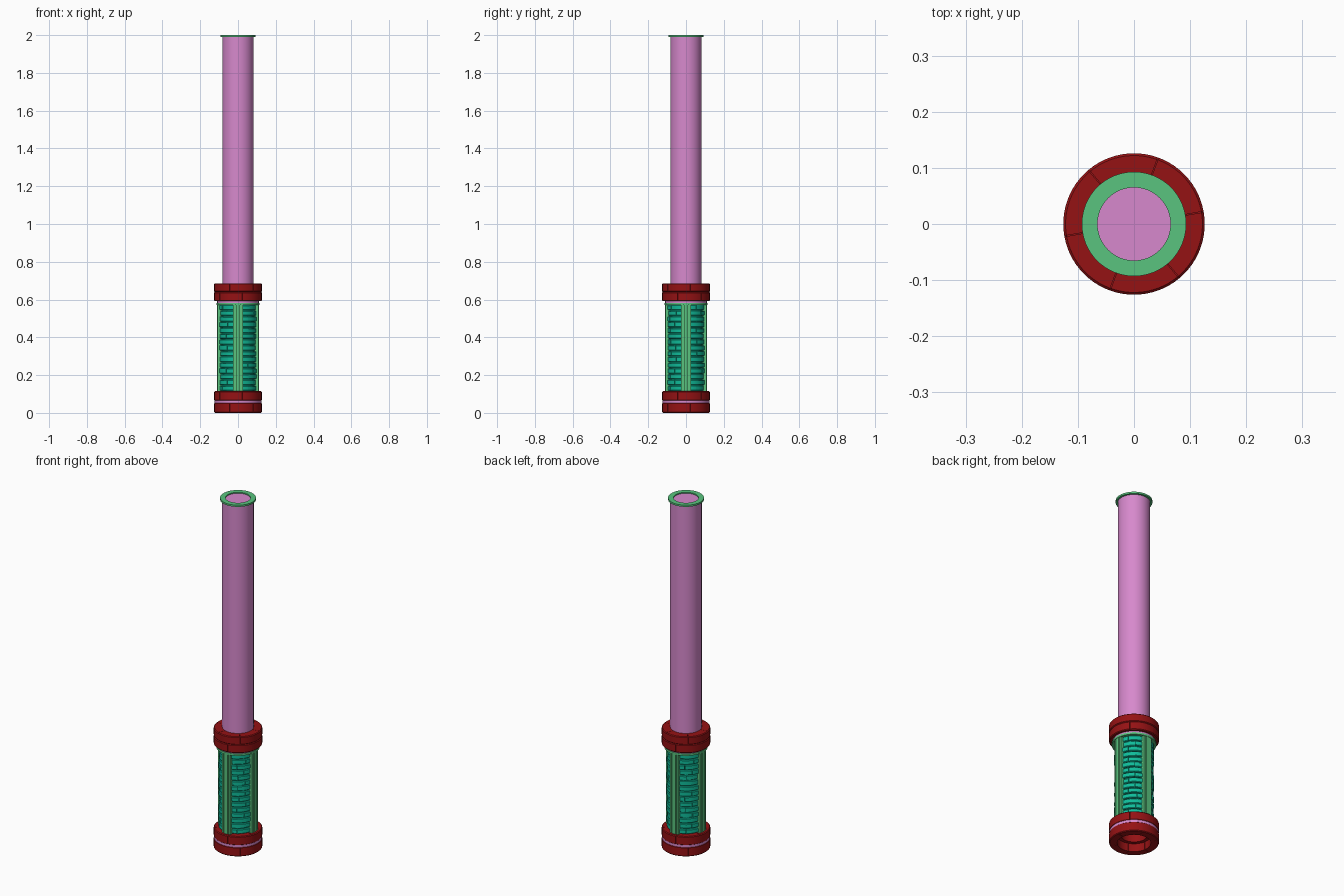
import bpy, bmesh, math, random
from math import cos, sin, radians, tau

random.seed(4)
cube = bpy.data.objects.get("Cube")
if cube:
    bpy.data.objects.remove(cube, do_unlink=True)


def material(name, rgb):
    m = bpy.data.materials.new(name)
    m.use_nodes = True
    m.diffuse_color = (*rgb, 1)
    m.node_tree.nodes["Principled BSDF"].inputs["Base Color"].default_value = (*rgb, 1)
    return m


PINK = material("pink", (0.68, 0.25, 0.61))
RED = material("dark red", (0.30, 0.006, 0.007))
GREEN = material("leaf green", (0.10, 0.55, 0.21))
TEAL = material("teal", (0.005, 0.50, 0.32))


def finish(name, bm, mat):
    bmesh.ops.recalc_face_normals(bm, faces=bm.faces)
    me = bpy.data.meshes.new(name)
    bm.to_mesh(me)
    bm.free()
    me.materials.append(mat)
    ob = bpy.data.objects.new(name, me)
    bpy.context.collection.objects.link(ob)
    bpy.ops.object.select_all(action="DESELECT")
    ob.select_set(True)
    bpy.context.view_layer.objects.active = ob
    bpy.ops.object.shade_smooth_by_angle(angle=radians(35))
    return ob


def arc(bm, r0, r1, z0, z1, a0, a1, c=0.0, steps=12):
    """Curved block with chamfered outer edges; a full turn makes a closed ring."""
    profile = [(r0, z0), (r1 - c, z0), (r1, z0 + c), (r1, z1 - c), (r1 - c, z1), (r0, z1)]
    if c == 0:
        profile = [(r0, z0), (r1, z0), (r1, z1), (r0, z1)]
    full = a1 - a0 > tau - 1e-4
    rows = []
    for i in range(steps if full else steps + 1):
        a = a0 + (a1 - a0) * i / steps
        rows.append([bm.verts.new((r * cos(a), r * sin(a), z)) for r, z in profile])
    n = len(profile)
    for i in range(steps):
        p, q = rows[i], rows[(i + 1) % len(rows)]
        for j in range(n):
            k = (j + 1) % n
            bm.faces.new((p[j], q[j], q[k], p[k]))
    if not full:
        bm.faces.new(rows[0])
        bm.faces.new(rows[-1])


def ring(name, r0, r1, z0, z1, mat, c=0.0):
    bm = bmesh.new()
    arc(bm, r0, r1, z0, z1, 0, tau, c, 64)
    finish(name, bm, mat)


def cylinder(name, r, z0, z1, mat):
    bm = bmesh.new()
    bmesh.ops.create_cone(bm, cap_ends=True, segments=64, radius1=r, radius2=r, depth=z1 - z0)
    bmesh.ops.translate(bm, vec=(0, 0, (z0 + z1) / 2), verts=bm.verts)
    finish(name, bm, mat)


def brick_course(name, r0, r1, z0, z1, start):
    bm = bmesh.new()
    gap = radians(0.4)
    for k in range(6):
        a = radians(start + 60 * k)
        arc(bm, r0, r1, z0, z1, a + gap, a + radians(60) - gap, 0.004)
    finish(name, bm, RED)


# Base: two brick courses with a thin band between them
brick_course("base_lower_course", 0.085, 0.126, 0.0, 0.054, 10)
ring("base_band", 0.08, 0.124, 0.052, 0.066, PINK)
brick_course("base_upper_course", 0.07, 0.126, 0.064, 0.115, 40)
ring("base_inner_lip", 0.066, 0.09, 0.045, 0.066, RED)
cylinder("base_floor", 0.09, 0.09, 0.11, RED)

# Masonry drum with uneven bricks in the four gaps between the pilasters
cylinder("drum_core", 0.091, 0.10, 0.60, TEAL)
bm = bmesh.new()
rows, low, high = 15, 0.116, 0.574
step = (high - low) / rows
for quarter in range(4):
    first, last = radians(90 * quarter + 15), radians(90 * quarter + 75)
    for row in range(rows):
        split = 0.5 + (0.17 if row % 2 else -0.17) + random.uniform(-0.06, 0.06)
        cuts = [first, first + (last - first) * split, last]
        z = low + row * step
        for a0, a1 in zip(cuts, cuts[1:]):
            arc(bm, 0.086, random.uniform(0.097, 0.102), z + 0.0015,
                z + step - random.uniform(0.001, 0.004), a0 + 0.01, a1 - 0.01, 0.003, 5)
finish("drum_bricks", bm, TEAL)

# Fluted pilasters at the four sides
bm = bmesh.new()
strips = [(0, 0.054, 0.085, 0.102), (0, 0.022, 0.09, 0.111),
          (-0.021, 0.010, 0.09, 0.108), (0.021, 0.010, 0.09, 0.108)]
for quarter in range(4):
    a = quarter * tau / 4
    for side, width, inner, outer in strips:
        box = bmesh.ops.create_cube(bm, size=1)["verts"]
        for v in box:
            r = (inner + outer) / 2 + v.co.x * (outer - inner)
            t = side + v.co.y * width
            v.co = (r * cos(a) - t * sin(a), r * sin(a) + t * cos(a), 0.345 + v.co.z * 0.47)
finish("pilasters", bm, GREEN)

# Collar above the drum
ring("collar_plate", 0.08, 0.113, 0.572, 0.583, GREEN)
ring("collar_band", 0.08, 0.110, 0.582, 0.594, PINK)
brick_course("collar_lower_course", 0.08, 0.126, 0.592, 0.640, 40)
brick_course("collar_upper_course", 0.08, 0.126, 0.640, 0.686, 10)

# Tall shaft and its rim
cylinder("shaft", 0.082, 0.59, 1.994, PINK)
ring("top_rim", 0.065, 0.093, 1.99, 2.0, GREEN)
